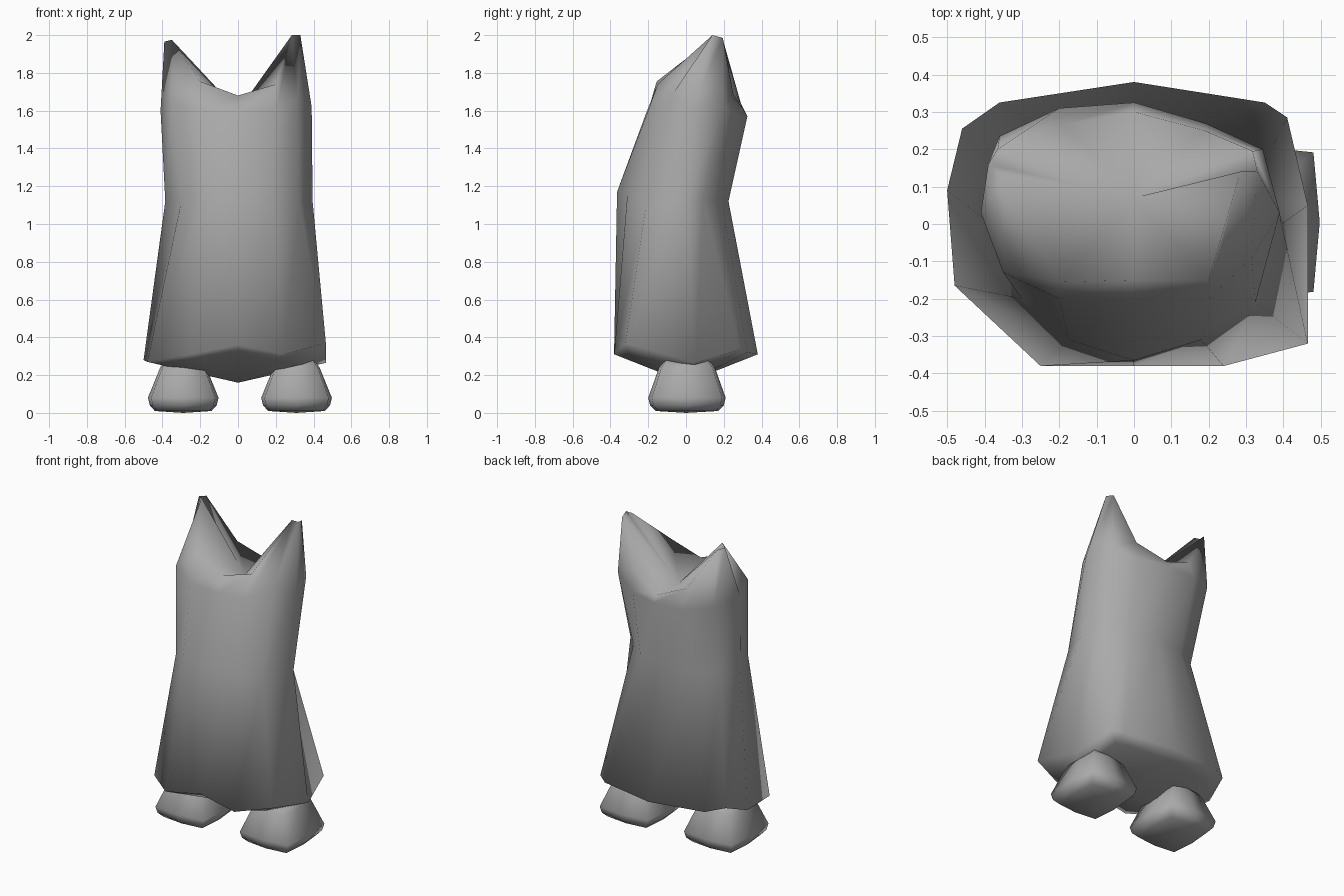
import bpy, bmesh, math

grey = bpy.data.materials.new("plain grey")
grey.diffuse_color = (0.4, 0.4, 0.4, 1)


def loft(name, rings, bottom, top):
    """Skin a stack of equal rings and fan both ends to a point."""
    bm = bmesh.new()
    rows = [[bm.verts.new(p) for p in ring] for ring in rings]
    n = len(rows[0])
    lo, hi = bm.verts.new(bottom), bm.verts.new(top)
    for i in range(n):
        j = (i + 1) % n
        for a, b in zip(rows, rows[1:]):
            bm.faces.new((a[i], a[j], b[j], b[i]))
        bm.faces.new((lo, rows[0][j], rows[0][i]))
        bm.faces.new((hi, rows[-1][i], rows[-1][j]))
    bmesh.ops.recalc_face_normals(bm, faces=bm.faces)
    for f in bm.faces:
        f.smooth = True
    mesh = bpy.data.meshes.new(name)
    bm.to_mesh(mesh)
    bm.free()
    mesh.materials.append(grey)
    obj = bpy.data.objects.new(name, mesh)
    bpy.context.collection.objects.link(obj)
    return obj


# Cloak-like body; every ring runs from front centre round the right to the left
hem = [(0, -.38, .36), (.24, -.38, .31), (.465, -.32, .37), (.465, .05, .265),
       (.41, .285, .335), (.35, .325, .32), (0, .38, .31), (-.36, .325, .32),
       (-.46, .255, .345), (-.50, .09, .28), (-.48, -.165, .27), (-.25, -.38, .31)]
# Underside ring pulled in and down towards the lowest point
under = [(x * .8, y * .8, .16 + (z - .16) * .8) for x, y, z in hem]
under[2] = (.31, -.17, .255)
waist = [(0, -.365, 1.17), (.18, -.31, 1.16), (.325, -.21, 1.11), (.395, 0, 1.12),
         (.31, .09, 1.13), (.19, .19, 1.12), (0, .225, 1.12), (-.19, .195, 1.12),
         (-.33, .12, 1.12), (-.385, 0, 1.12), (-.30, -.20, 1.12), (-.175, -.31, 1.16)]
shoulders = [(0, -.21, 1.59), (.2, -.2, 1.6), (.315, -.09, 1.66), (.39, .03, 1.62),
             (.345, .2, 1.63), (.19, .27, 1.57), (0, .325, 1.57), (-.2, .31, 1.57),
             (-.36, .235, 1.6), (-.41, .03, 1.6), (-.35, -.13, 1.64), (-.2, -.2, 1.6)]
# Rim with two clustered ear tips and a low saddle between them
rim = [(0, -.15, 1.68), (.2, -.15, 1.74), (.285, .14, 2.0), (.33, .14, 2.0),
       (.318, .195, 1.985), (.19, .25, 1.69), (0, .30, 1.61), (-.19, .265, 1.69),
       (-.365, .2, 1.96), (-.39, .16, 1.965), (-.35, .13, 1.975), (-.2, -.155, 1.755)]
loft("body", [under, hem, waist, shoulders, rim], (0, 0, .16), (0, .07, 1.60))


# Rounded block feet, flared near the ground
def foot_ring(cx, hx, hy, z):
    c = .91
    corners = [(1, 0), (c, c), (0, 1), (-c, c), (-1, 0), (-c, -c), (0, -1), (c, -c)]
    return [(cx + x * hx, y * hy + .005, z) for x, y in corners]


for side, cx in (("left", -.29), ("right", .31)):
    loft(side + "_foot",
         [foot_ring(cx, .15, .165, .01), foot_ring(cx, .177, .195, .04),
          foot_ring(cx, .187, .205, .08), foot_ring(cx, .122, .148, .24),
          foot_ring(cx, .095, .12, .28)],
         (cx, 0, 0), (cx, 0, .29))
